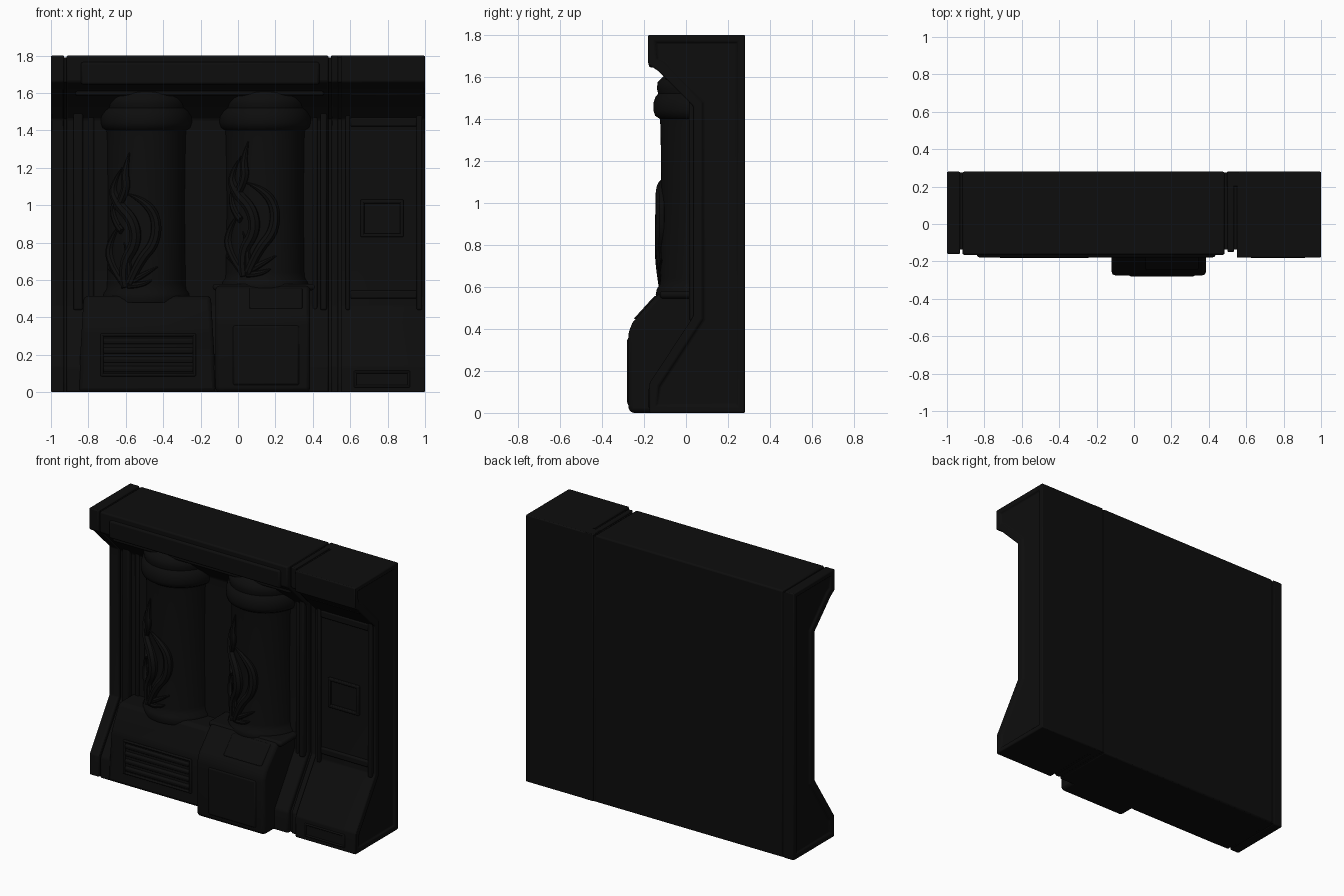
import bpy, bmesh
from math import sin, cos, pi, sqrt, radians

if "Cube" in bpy.data.objects:
    bpy.data.objects.remove(bpy.data.objects["Cube"])

mat = bpy.data.materials.new("black_stone")
mat.diffuse_color = (0.004, 0.004, 0.004, 1)
mat.use_nodes = True
mat.node_tree.nodes["Principled BSDF"].inputs["Base Color"].default_value = mat.diffuse_color


def finish(ob, bevel=0.0, segs=2):
    ob.data.materials.append(mat)
    if bevel:
        m = ob.modifiers.new("bevel", "BEVEL")
        m.width, m.segments, m.limit_method = bevel, segs, "ANGLE"
        m.angle_limit = radians(20)
    bpy.ops.object.select_all(action="DESELECT")
    ob.select_set(True)
    bpy.context.view_layer.objects.active = ob
    bpy.ops.object.shade_smooth_by_angle(angle=radians(40))
    return ob


def from_bm(name, bm):
    bmesh.ops.recalc_face_normals(bm, faces=bm.faces)
    me = bpy.data.meshes.new(name)
    bm.to_mesh(me)
    bm.free()
    ob = bpy.data.objects.new(name, me)
    bpy.context.collection.objects.link(ob)
    return ob


def prism(name, profile, x0, x1, bevel=0.012, inset_side=None, taper=0.0):
    """Extrude a (y, z) profile from x0 to x1, optionally with a sunk end panel."""
    bm = bmesh.new()
    zmax = max(z for _, z in profile)
    a = [bm.verts.new((x0 + taper * z / zmax, y, z)) for y, z in profile]
    b = [bm.verts.new((x1 - taper * z / zmax, y, z)) for y, z in profile]
    ends = {-1: bm.faces.new(a), 1: bm.faces.new(b[::-1])}
    n = len(a)
    for i in range(n):
        bm.faces.new((a[i], b[i], b[(i + 1) % n], a[(i + 1) % n]))
    bmesh.ops.recalc_face_normals(bm, faces=bm.faces)
    if inset_side:
        f = ends[inset_side]
        bmesh.ops.inset_individual(bm, faces=[f], thickness=0.045, depth=0)
        bmesh.ops.inset_individual(bm, faces=[f], thickness=0.008, depth=-0.012)
    return finish(from_bm(name, bm), bevel)


def box(name, x0, x1, y0, y1, z0, z1, bevel=0.01):
    return prism(name, [(y1, z0), (y0, z0), (y0, z1), (y1, z1)], x0, x1, bevel)


def wall_profile(d=0.0, back=0.28, top=1.8, low=0.0):
    """Wall section: flared foot, recessed face, overhanging cornice."""
    return [(back, low), (-.16 + d, low), (-.16 + d, .14), (.05 + d, .46), (.05 + d, 1.46),
            (-.12 + d, 1.63), (-.165 + d, 1.66), (-.165 + d, top), (back, top)]


# wall sections with grooves between them
prism("wall_core", wall_profile(.03, .275, 1.79, .002), -.98, .98, 0)
prism("wall_left_end", wall_profile(.005), -1, -.93, .008, -1)
prism("wall_middle", wall_profile(0), -.918, .485, .01)
prism("wall_right_end", wall_profile(-.015), .55, 1, .01, 1)
prism("wall_joint", wall_profile(.015), .50, .535, .006)
prism("wall_back_strip", [(.2, 0), (.28, 0), (.28, 1.8), (.2, 1.8)], .497, .56, .004)

# upright ribs beside the columns and on the right bay
for i, (xa, xb, d) in enumerate([(-.88, -.83, .02), (-.8, -.77, .04), (.40, .425, .04),
                                 (.44, .475, .02), (.575, .6, .015), (.955, .985, .015)]):
    box(f"upright_rib_{i}", xa, xb, d, .2, .44, 1.5, .008)
box("bay_sill", .6, .96, .02, .2, .50, .545, .01)
box("bay_lintel", .6, .96, .02, .2, 1.42, 1.47, .01)

# cornice face panel
box("cornice_panel", -.84, .435, -.178, 0, 1.645, 1.765, .012)
box("cornice_lower_lip", -.87, .46, -.10, .1, 1.585, 1.625, .012)
box("cornice_right_lip", .6, .98, -.10, .1, 1.585, 1.62, .01)


# framed plate made of four bars
def framed_plate(name, x0, x1, y, z0, z1, w=.02):
    for k, (a, b, c, e) in enumerate([(x0, x1, z0, z0 + w), (x0, x1, z1 - w, z1),
                                      (x0, x0 + w, z0, z1), (x1 - w, x1, z0, z1)]):
        box(f"{name}_bar_{k}", a, b, y, y + .06, c, e, .006)


framed_plate("bay_square", .655, .885, .018, .83, 1.03)
framed_plate("foot_slot", .62, .92, -.181, .025, .115, .014)

# left pedestal with a slatted grille
prism("left_pedestal", [(.2, 0), (-.17, 0), (-.17, .34), (-.1, .515), (.2, .515)],
      -.855, -.115, .022, taper=.03)
framed_plate("grille_frame", -.735, -.225, -.18, .085, .315, .016)
for i in range(4):
    z = .108 + i * .05
    prism(f"grille_slat_{i}", [(-.12, z), (-.178, z), (-.182, z + .022), (-.165, z + .036),
                               (-.12, z + .036)], -.72, -.24, .005)

# right pedestal, projecting forward
prism("right_pedestal", [(.2, 0), (-.268, 0), (-.275, .03), (-.275, .38), (-.255, .43),
                         (-.13, .57), (.2, .57)], -.12, .385, .02)
box("right_pedestal_panel", -.03, .33, -.28, -.2, .035, .36, .014)
prism("right_pedestal_slope_panel", [(-.2, .445), (-.25, .447), (-.15, .557), (-.1, .557)],
      .06, .345, .008)
box("right_pedestal_cap", -.135, .41, -.125, .15, .545, .58, .014)

# columns: half-round lathes set against the wall
CY, YS, R = .10, 1.03, .215
COLUMNS = [("left", -.49, 0.0), ("right", .145, .06)]


def column(name, cx, dz):
    prof = [(.23, .48 + dz), (.237, .505 + dz), (.232, .53 + dz), (.218, .55 + dz), (R, .58 + dz),
            (.21, 1.0), (R, 1.36), (.218, 1.40), (.24, 1.415), (.248, 1.44), (.248, 1.475),
            (.238, 1.505), (.226, 1.52), (.232, 1.545), (.228, 1.575), (.2, 1.605), (.17, 1.62)]
    bm = bmesh.new()
    n = 32
    rows = [[bm.verts.new((cx + r * cos(pi + pi * i / n), CY + YS * r * sin(pi + pi * i / n), z))
             for i in range(n + 1)] for r, z in prof]
    for lo, hi in zip(rows, rows[1:]):
        for i in range(n):
            bm.faces.new((lo[i], lo[i + 1], hi[i + 1], hi[i]))
        bm.faces.new((lo[n], lo[0], hi[0], hi[n]))
    bm.faces.new(rows[0])
    bm.faces.new(rows[-1])
    finish(from_bm(name, bm))


# plant relief: tapered tendrils (thickness, points as offset from column axis and height)
TENDRILS = [
    (.034, [(-.11, .56), (-.13, .68), (-.05, .80), (-.07, .92), (-.15, 1.0), (-.19, 1.1), (-.13, 1.2)]),
    (.030, [(-.09, .58), (-.04, .70), (.05, .80), (.055, .94), (-.02, 1.03), (-.1, 1.06)]),
    (.026, [(-.12, .58), (-.19, .68), (-.2, .80), (-.14, .9)]),
    (.022, [(-.1, .58), (-.03, .62), (.06, .67)]),
    (.022, [(-.11, .58), (-.16, .64), (-.205, .66)]),
    (.022, [(-.1, .58), (-.08, .68), (-.12, .8)]),
    (.020, [(-.1, .57), (-.02, .57), (.03, .60)]),
    (.026, [(-.16, .98), (-.1, 1.08), (-.12, 1.18), (-.09, 1.28)]),
    (.024, [(-.13, .86), (-.2, .95), (-.17, 1.04)]),
]


def relief(name, cx, dz):
    cu = bpy.data.curves.new(name, "CURVE")
    cu.dimensions, cu.bevel_depth, cu.bevel_resolution = "3D", 1.0, 2
    cu.resolution_u = 6
    cu.use_fill_caps = True
    for w, pts in TENDRILS:
        s = cu.splines.new("NURBS")
        s.points.add(len(pts) - 1)
        for i, (p, (dx, z)) in enumerate(zip(s.points, pts)):
            t = i / (len(pts) - 1)
            p.co = (cx + dx, CY - YS * sqrt(R * R - dx * dx) - .004, z + dz, 1)
            p.radius = w * (.65 + .7 * t) * (1 - t ** 3) + .003
        s.use_endpoint_u = True
        s.order_u = 3
    ob = bpy.data.objects.new(name, cu)
    bpy.context.collection.objects.link(ob)
    bpy.ops.object.select_all(action="DESELECT")
    ob.select_set(True)
    bpy.context.view_layer.objects.active = ob
    bpy.ops.object.convert(target="MESH")
    finish(bpy.context.view_layer.objects.active)


for side, cx, dz in COLUMNS:
    column(f"{side}_column", cx, dz)
    relief(f"{side}_column_plant_relief", cx, dz)
